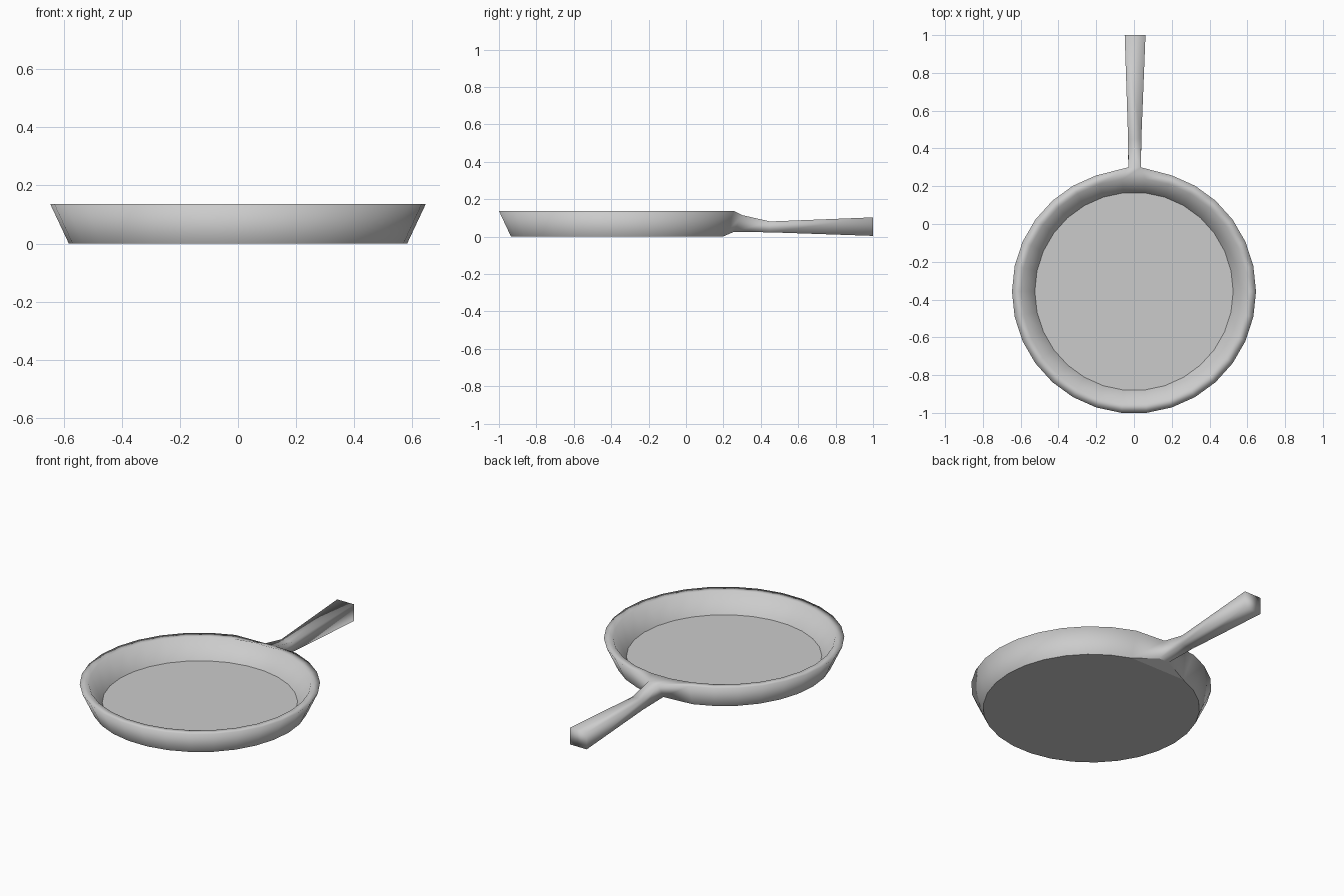
import bpy, bmesh, math

if "Cube" in bpy.data.objects:
    bpy.data.objects.remove(bpy.data.objects["Cube"])

SIDES = 30
CY = -0.357
bm = bmesh.new()


def ring(radius, z):
    # Vertices start half a step either side of the handle axis
    verts = []
    for i in range(SIDES):
        a = math.radians(90) + (i - 0.5) * math.tau / SIDES
        verts.append(bm.verts.new((radius * math.cos(a), CY + radius * math.sin(a), z)))
    return verts


def bridge(a, b, skip=None):
    n = len(a)
    for i in range(n):
        if i != skip:
            j = (i + 1) % n
            bm.faces.new((a[i], a[j], b[j], b[i])).smooth = True


# Pan body: base, outer wall, rim, inner wall, cooking floor
base = ring(0.582, 0.0)
outer = ring(0.646, 0.136)
inner = ring(0.597, 0.136)
floor = ring(0.525, 0.026)
bridge(base, outer, skip=0)      # opening where the handle grows out
bridge(outer, inner)
bridge(inner, floor)
bm.faces.new(floor)
bm.faces.new(base[::-1])

# Pull the opening into the neck of the handle
for v, x, y, z in ((outer[0], 0.037, 0.30, 0.115), (outer[1], -0.030, 0.30, 0.115),
                   (base[0], 0.037, 0.255, 0.025), (base[1], -0.030, 0.255, 0.025)):
    v.co = (x, y, z)

# Handle: rectangular sections flaring to the end
prev = [outer[0], outer[1], base[1], base[0]]
for y, half, cx, low, high in ((0.45, 0.035, 0.004, 0.023, 0.081),
                               (1.0, 0.055, 0.006, 0.004, 0.103)):
    sec = [bm.verts.new(p) for p in ((cx + half, y, high), (cx - half, y, high),
                                     (cx - half, y, low), (cx + half, y, low))]
    bridge(prev, sec)
    prev = sec
bm.faces.new(prev).smooth = True

# Base near the neck is bent, so split it off from the flat disc
bmesh.ops.connect_verts(bm, verts=[base[-1], base[2]])
bmesh.ops.recalc_face_normals(bm, faces=bm.faces)

mesh = bpy.data.meshes.new("frying_pan")
bm.to_mesh(mesh)
bm.free()
pan = bpy.data.objects.new("frying_pan", mesh)
bpy.context.collection.objects.link(pan)
